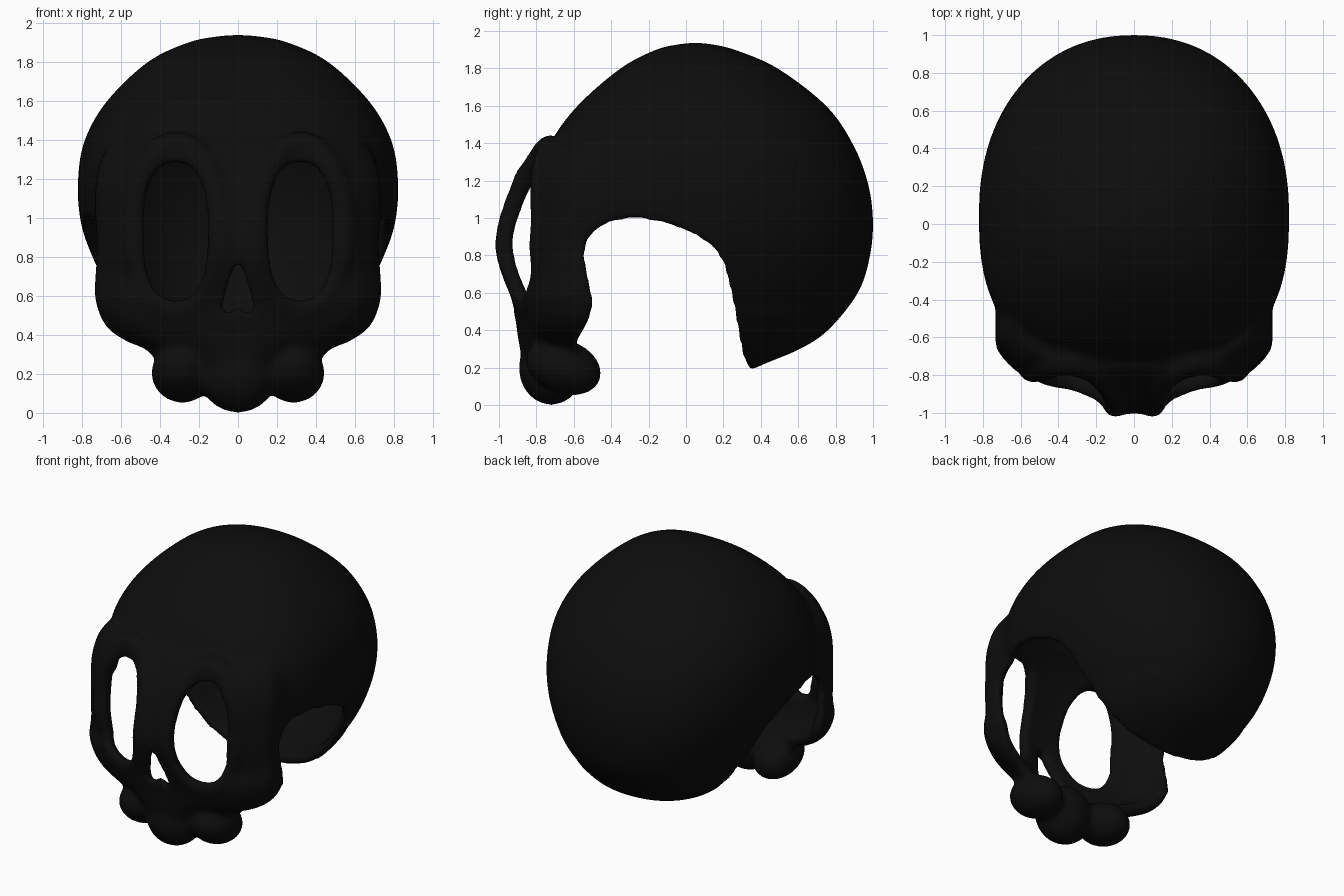
import bpy, bmesh, math
from mathutils import Vector

if "Cube" in bpy.data.objects:
    bpy.data.objects.remove(bpy.data.objects["Cube"])

WALL = 0.07

# Cranium sections: z, front y, back y, half width
CRANIUM = [(.19, -.05, .36, .10), (.22, -.25, .42, .26), (.30, -.40, .61, .40), (.40, -.5, .76, .51),
           (.6, -.66, .92, .66), (.8, -.76, .985, .755), (1.0, -.78, 1.0, .81), (1.2, -.78, .97, .82),
           (1.4, -.725, .89, .785), (1.6, -.58, .75, .67), (1.8, -.35, .49, .46), (1.9, -.16, .26, .25),
           (1.93, -.03, .13, .10), (1.937, .04, .06, .01)]
# Face sections: z, ridge y, half width, strength of the central bulge
FACE = [(.2, -.85, .40, .7), (.26, -.88, .43, .7), (.32, -.89, .47, .6), (.37, -.90, .58, .6), (.45, -.91, .68, .5),
        (.58, -.94, .73, .55), (.7, -.98, .73, .95), (.85, -1.005, .72, 1), (1.0, -.975, .73, .9),
        (1.15, -.92, .73, .6), (1.3, -.84, .70, .3), (1.4, -.76, .64, .2)]


def smooth_rows(rows, n=6):
    out = []
    for i in range(len(rows) - 1):
        a, b, c, d = (rows[max(0, min(len(rows) - 1, i + k))] for k in (-1, 0, 1, 2))
        for j in range(n):
            t = j / n
            out.append([.5 * (2*q + (r-p)*t + (2*p-5*q+4*r-s)*t*t + (3*q-p-3*r+s)*t**3)
                        for p, q, r, s in zip(a, b, c, d)])
    return out + [list(rows[-1])]


FACE_ROWS = smooth_rows(FACE)


def skin(bm, rings, closed=False):
    vs = [[bm.verts.new(p) for p in r] for r in rings]
    n = len(vs[0])
    faces = []
    for i in range(len(vs) if closed else len(vs) - 1):
        a, b = vs[i], vs[(i + 1) % len(vs)]
        faces += [bm.faces.new((a[j], a[(j+1) % n], b[(j+1) % n], b[j])) for j in range(n)]
    if not closed:
        faces += [bm.faces.new(vs[0][::-1]), bm.faces.new(vs[-1])]
    bmesh.ops.recalc_face_normals(bm, faces=faces)


def add_cranium(bm, inset=0):
    rings, k = [], 1 - inset
    for z, yf, yb, hx in smooth_rows(CRANIUM):
        cy, ring = (.05 if z > .5 else (yf + yb) / 2), []
        for j in range(64):
            a = math.tau * j / 64
            c, s = math.cos(a), math.sin(a)
            e = 2 / 2.6 if s < 0 else 2 / 2.2
            ry = (yb - cy) if s > 0 else (cy - yf)
            ring.append((math.copysign(abs(c)**e, c) * hx * k,
                         cy + math.copysign(abs(s)**e, s) * ry * k, 1.05 + (z - 1.05) * k))
        rings.append(ring)
    skin(bm, rings)


def front_y(u, ridge, bulge):
    u = min(1, abs(u))
    t = max(0, min(1, (u - .1) / .6))
    return ridge + .15 * bulge * t * t * (3 - 2 * t) + .2 * u**6


def face_y(x, z):
    r = min(FACE_ROWS, key=lambda row: abs(row[0] - z))
    return front_y(x / r[2], r[1], r[3])


def add_face(bm, inset=0):
    rings = []
    for z, ridge, w, bulge in FACE_ROWS:
        us = [-math.cos(math.pi * j / 40) for j in range(41)]
        ring = [(u * (w - inset), front_y(u, ridge, bulge) + inset, 1 + (z - 1) * (1 - inset)) for u in us]
        zz = ring[0][2]
        rings.append(ring + [(w - inset, -.3, zz), (inset - w, -.3, zz)])
    skin(bm, rings)


def add_eye_rim(bm, side):
    rings = []
    for i in range(64):
        a = math.tau * i / 64
        d = Vector((math.cos(a) * side, 0, math.sin(a)))
        x, z = (.32 + .225 * math.cos(a)) * side, .94 + .425 * math.sin(a)
        p = Vector((x, face_y(x, z) + .04, z))
        r = .065 + .015 * math.sin(a)
        rings.append([p + d * r * math.cos(b) + Vector((0, r * math.sin(b), 0))
                      for b in (math.tau * j / 16 for j in range(16))])
    skin(bm, rings, True)


def add_prism(bm, pts, axis, lo, hi):
    place = (lambda p, d: (d, p[0], p[1])) if axis == 'x' else (lambda p, d: (p[0], d, p[1]))
    skin(bm, [[place(p, d) for p in pts] for d in (lo, hi)])


def add_ball(bm, loc, radii, tilt=0):
    vs = bmesh.ops.create_uvsphere(bm, u_segments=32, v_segments=20, radius=1)['verts']
    bmesh.ops.scale(bm, verts=vs, vec=radii)
    for v in vs:
        y, z = v.co.y, v.co.z
        v.co = Vector(loc) + Vector((v.co.x, y * math.cos(tilt) - z * math.sin(tilt),
                                     y * math.sin(tilt) + z * math.cos(tilt)))


def remesh(ob, size):
    m = ob.modifiers.new('Remesh', 'REMESH')
    m.mode, m.voxel_size = 'VOXEL', size


def make(name, bm, helper=False):
    me = bpy.data.meshes.new(name)
    bm.to_mesh(me)
    bm.free()
    ob = bpy.data.objects.new(name, me)
    bpy.context.collection.objects.link(ob)
    ob.hide_render = helper
    remesh(ob, .02)
    return ob


# Outer form: cranium, face and raised eye rims
bm = bmesh.new()
add_cranium(bm)
add_face(bm)
for side in (-1, 1):
    add_eye_rim(bm, side)
skull = make('skull', bm)

# Cutter: inner cavity, open underside, eye sockets, nose
bm = bmesh.new()
add_cranium(bm, WALL)
add_face(bm, WALL)
ARCH = [(-.58, -.1), (-.585, .34), (-.52, .45), (-.495, .55), (-.52, .67), (-.545, .8), (-.53, .88), (-.48, .94),
        (-.4, .98), (-.27, 1.0), (-.12, .975), (.03, .92), (.14, .85), (.2, .76), (.24, .6), (.3, .27), (.34, .19), (.36, -.1)]
add_prism(bm, ARCH, 'x', -1.1, 1.1)
for side in (-1, 1):
    eye = []
    for i in range(48):
        c, s = math.cos(math.tau * i / 48), math.sin(math.tau * i / 48)
        eye.append((side * (.32 + .165 * math.copysign(abs(c)**.8, c)), .93 + .355 * math.copysign(abs(s)**.8, s)))
    add_prism(bm, eye, 'y', -1.2, -.5)
half = [(.012, .765), (.04, .69), (.07, .59), (.085, .49), (.045, .51)]
add_prism(bm, half + [(0, .55)] + [(-x, z) for x, z in half[::-1]], 'y', -1.2, -.6)
cutter = make('cavity_cutter', bm, True)

# Three big rounded teeth
bm = bmesh.new()
add_ball(bm, (0, -.72, .2), (.2, .175, .2))
for side in (-1, 1):
    add_ball(bm, (.285 * side, -.655, .205), (.16, .21, .145), -.35)
teeth = make('teeth', bm, True)

for ob, op in ((cutter, 'DIFFERENCE'), (teeth, 'UNION')):
    m = skull.modifiers.new(op, 'BOOLEAN')
    m.object, m.operation, m.solver = ob, op, 'EXACT'
remesh(skull, .018)
m = skull.modifiers.new('Smooth', 'SMOOTH')
m.factor, m.iterations = .5, 10

# Bake the modifiers and drop the helpers
deps = bpy.context.evaluated_depsgraph_get()
skull_mesh = bpy.data.meshes.new_from_object(skull.evaluated_get(deps))
skull.modifiers.clear()
skull.data = skull_mesh
for ob in (cutter, teeth):
    bpy.data.objects.remove(ob)
for p in skull.data.polygons:
    p.use_smooth = True

black = bpy.data.materials.new('black')
black.diffuse_color = (.004, .004, .004, 1)
black.use_nodes = True
black.node_tree.nodes["Principled BSDF"].inputs["Base Color"].default_value = black.diffuse_color
skull.data.materials.clear()
skull.data.materials.append(black)
